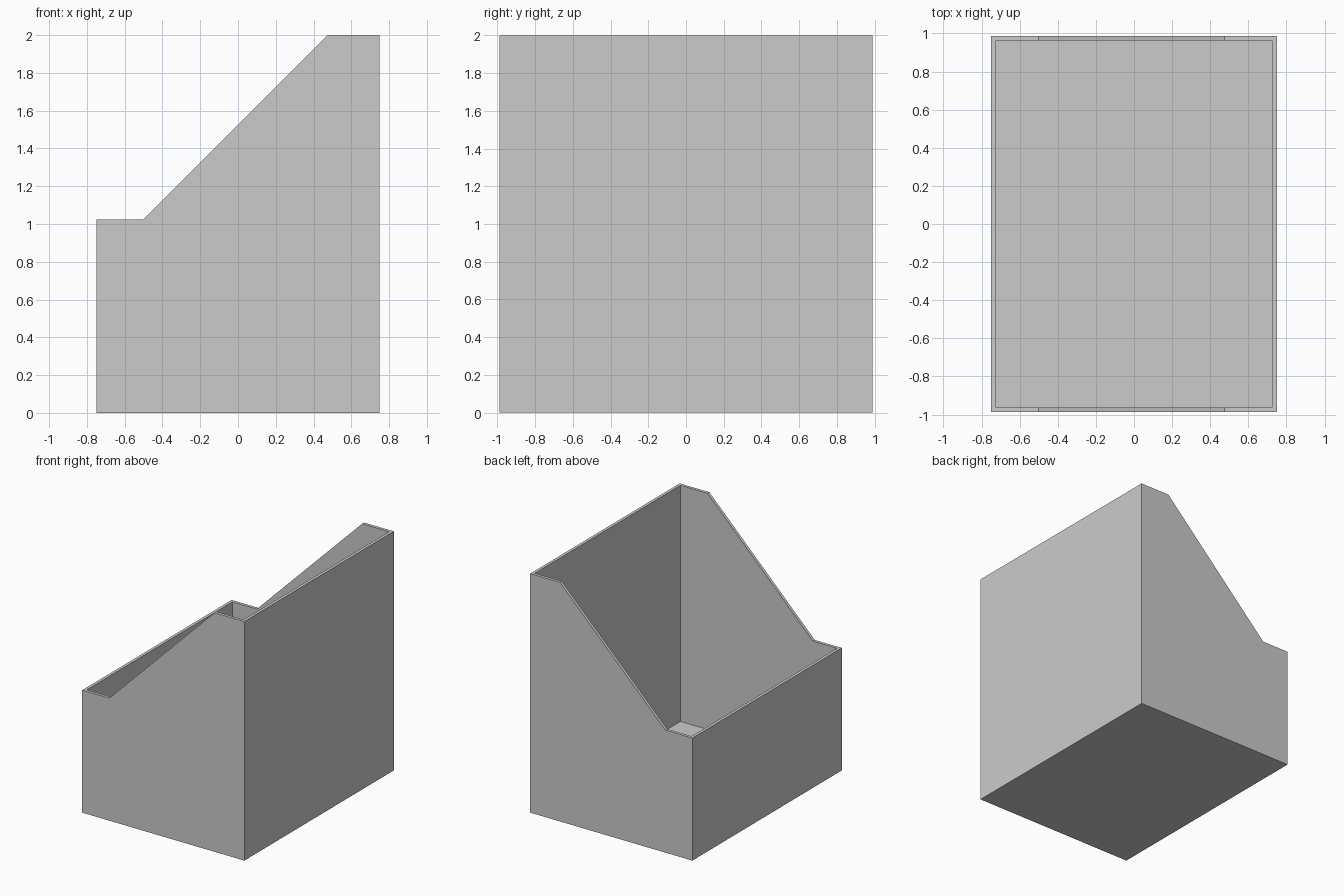
import bpy
import bmesh

WIDTH, DEPTH, HEIGHT, WALL = 1.5, 1.975, 2.0, 0.025
LIP = 1.025  # height of the low wall

if "Cube" in bpy.data.objects:
    bpy.data.objects.remove(bpy.data.objects["Cube"], do_unlink=True)

grey = bpy.data.materials.new("light grey")
grey.use_nodes = True
grey.diffuse_color = (0.6, 0.6, 0.6, 1)
grey.node_tree.nodes["Principled BSDF"].inputs["Base Color"].default_value = (0.6, 0.6, 0.6, 1)


def extrude_profile(name, profile, depth):
    """Solid made from an x-z outline, extruded along y about the centre."""
    bm = bmesh.new()
    face = bm.faces.new([bm.verts.new((x, -depth / 2, z)) for x, z in profile])
    grown = bmesh.ops.extrude_face_region(bm, geom=[face])["geom"]
    moved = [v for v in grown if isinstance(v, bmesh.types.BMVert)]
    bmesh.ops.translate(bm, verts=moved, vec=(0, depth, 0))
    bmesh.ops.recalc_face_normals(bm, faces=bm.faces)
    mesh = bpy.data.meshes.new(name)
    bm.to_mesh(mesh)
    bm.free()
    mesh.materials.append(grey)
    obj = bpy.data.objects.new(name, mesh)
    bpy.context.collection.objects.link(obj)
    return obj


# Outer body: low wall, sloping sides, tall wall
w = WIDTH / 2
holder = extrude_profile("file_holder", [
    (-w, 0), (w, 0), (w, HEIGHT), (0.475, HEIGHT), (-0.5, LIP), (-w, LIP)], DEPTH)

# Cavity that leaves thin walls and a floor
i = w - WALL
cavity = extrude_profile("cavity_cutter", [
    (-i, WALL), (i, WALL), (i, HEIGHT + 0.5), (-i, HEIGHT + 0.5)], DEPTH - 2 * WALL)
cavity.hide_render = True

cut = holder.modifiers.new("hollow", "BOOLEAN")
cut.operation = "DIFFERENCE"
cut.solver = "EXACT"
cut.object = cavity
bpy.context.view_layer.objects.active = holder
bpy.ops.object.modifier_apply(modifier=cut.name)
bpy.data.objects.remove(cavity, do_unlink=True)
